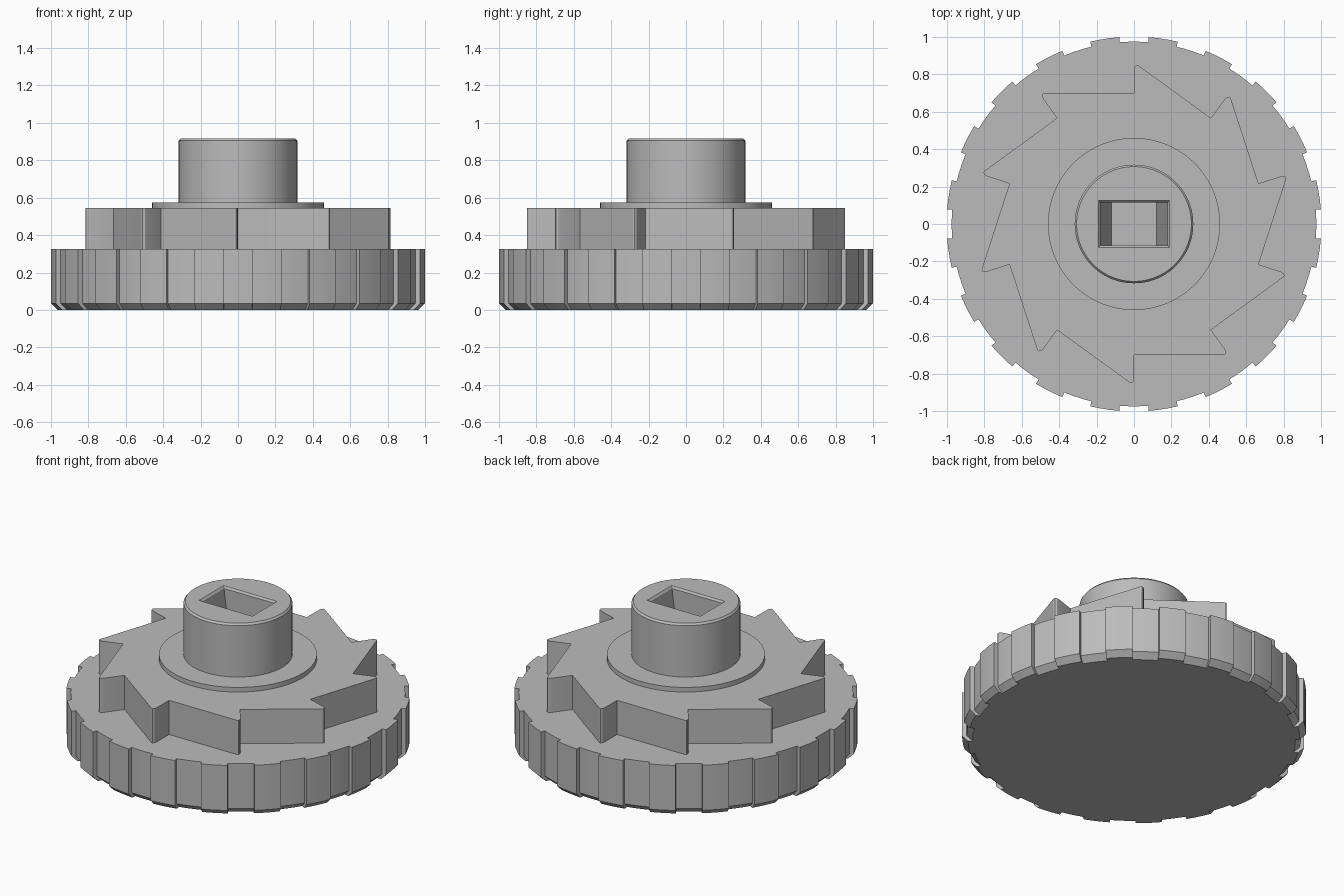
import bpy
import bmesh
from math import sin, cos, tau, radians

cube = bpy.data.objects.get("Cube")
if cube:
    bpy.data.objects.remove(cube)

grey = bpy.data.materials.new("plain grey")
grey.use_nodes = True
grey.diffuse_color = (0.5, 0.5, 0.5, 1)
grey.node_tree.nodes["Principled BSDF"].inputs["Base Color"].default_value = (0.5, 0.5, 0.5, 1)


def loft(name, sections):
    """Join equal-length outlines, given as (points, z), into a closed solid."""
    bm = bmesh.new()
    rings = [[bm.verts.new((x, y, z)) for x, y in pts] for pts, z in sections]
    count = len(rings[0])
    for low, high in zip(rings, rings[1:]):
        for i in range(count):
            j = (i + 1) % count
            bm.faces.new((low[i], low[j], high[j], high[i]))
    bm.faces.new(rings[0][::-1])
    bm.faces.new(rings[-1])
    bmesh.ops.recalc_face_normals(bm, faces=bm.faces)
    mesh = bpy.data.meshes.new(name)
    bm.to_mesh(mesh)
    bm.free()
    mesh.materials.append(grey)
    obj = bpy.data.objects.new(name, mesh)
    bpy.context.collection.objects.link(obj)
    return obj


def circle(radius, count=96):
    return [(radius * cos(tau * i / count), radius * sin(tau * i / count)) for i in range(count)]


def grip_outline(inset):
    """Twenty shallow notches alternating with raised pads."""
    points = []
    for k in range(40):
        radius = (0.975 if k % 2 == 0 else 1.002) - inset
        for step in range(4):
            a = radians(9 * k - 4.5 + 3 * step)
            points.append((radius * cos(a), radius * sin(a)))
    return points


def ratchet_outline():
    """Ten teeth with a radial face, a rounded tip and a sloping back."""
    tooth = [(0, 0.70), (0, 0.825), (0.004, 0.842), (0.012, 0.85), (0.022, 0.849), (0.03, 0.843)]
    points = []
    for k in range(10):
        c, s = cos(tau * k / 10), sin(tau * k / 10)
        points += [(x * c + y * s, y * c - x * s) for x, y in tooth]
    return points[::-1]


def rectangle(x, y):
    return [(-x, -y), (x, -y), (x, y), (-x, y)]


# Knurled wheel with chamfered underside
wheel = loft("grip_wheel", [(grip_outline(0.035), 0), (grip_outline(0), 0.035), (grip_outline(0), 0.325)])

# Ratchet, flange and hub
ratchet = loft("ratchet", [(ratchet_outline(), 0.32), (ratchet_outline(), 0.545)])
hub = loft("hub", [(circle(0.46), 0.54), (circle(0.46), 0.575), (circle(0.317), 0.575),
                   (circle(0.317), 0.905), (circle(0.307), 0.917)])

# Tapered drive socket with a bevelled mouth
cutter = loft("socket_cutter", [(rectangle(0.12, 0.115), 0.45), (rectangle(0.18, 0.115), 0.905),
                                (rectangle(0.19, 0.125), 0.917), (rectangle(0.19, 0.125), 0.96)])
cutter.hide_render = True
for part in (ratchet, hub):
    mod = part.modifiers.new("socket", 'BOOLEAN')
    mod.operation = 'DIFFERENCE'
    mod.solver = 'EXACT'
    mod.object = cutter
    bpy.context.view_layer.objects.active = part
    bpy.ops.object.modifier_apply(modifier=mod.name)
bpy.data.objects.remove(cutter)

# Smooth the round walls, keep the edges crisp
bpy.ops.object.select_all(action='DESELECT')
for part in (wheel, ratchet, hub):
    part.select_set(True)
bpy.context.view_layer.objects.active = hub
bpy.ops.object.shade_smooth_by_angle(angle=radians(30))
